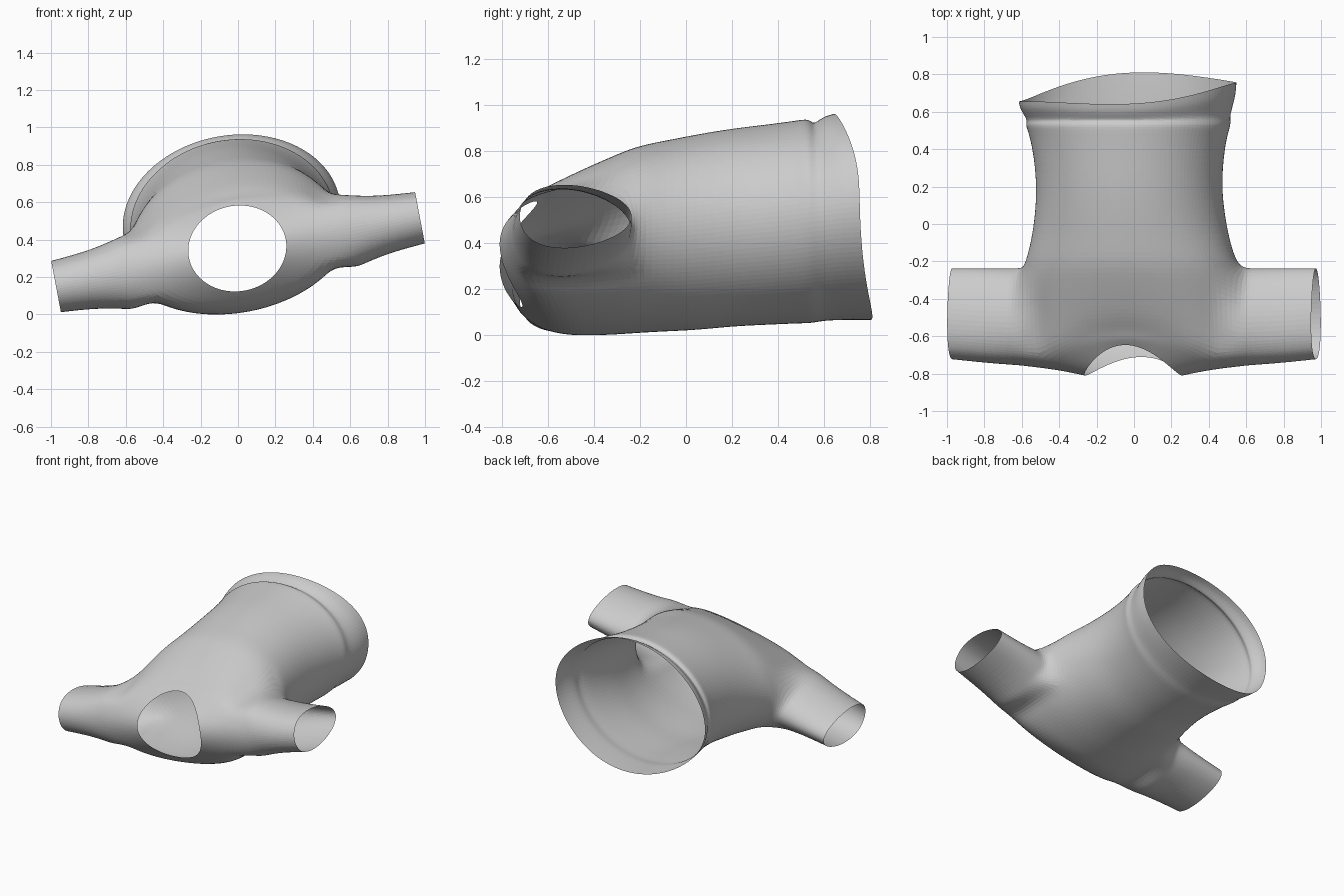
import bpy, bmesh
from math import sin, cos, pi, atan2, radians
from mathutils import Matrix

if "Cube" in bpy.data.objects:
    bpy.data.objects.remove(bpy.data.objects["Cube"])

N = 32          # points round the body
HALF = 3        # half height of each armhole, in points

# Body rings from hem to neck:
# y top, y bottom, y side, sideways skew, half width, half height, centre height, pinch
RINGS = [
    (.64, .812, .705, .05, .59, .445, .185, 0),
    (.60, .74, .655, .035, .585, .44, .18, 0),
    (.57, .66, .60, .02, .567, .437, .175, .025),
    (.55, .60, .56, .01, .553, .435, .17, .033),
    (.535, .55, .53, 0, .557, .443, .167, 0),
    (.48, .48, .48, 0, .535, .44, .162, 0),
    (.35, .35, .35, 0, .511, .435, .15, 0),
    (.20, .20, .20, 0, .50, .43, .138, 0),
    (.05, .05, .05, 0, .512, .425, .117, 0),
    (-.09, -.09, -.09, 0, .537, .412, .10, 0),
    (-.21, -.21, -.21, 0, .573, .402, .085, 0),   # back of armhole
    (-.31, -.31, -.33, 0, .59, .383, .06, 0),
    (-.41, -.41, -.47, 0, .59, .36, .035, 0),
    (-.50, -.50, -.61, 0, .59, .336, .012, 0),
    (-.57, -.60, -.762, 0, .59, .298, 0, 0),      # front of armhole
    (-.61, -.66, -.78, 0, .42, .27, .01, 0),
    (-.645, -.71, -.812, 0, .265, .23, .02, 0),   # neck rim
]
BACK, FRONT = 10, 14

bm = bmesh.new()

# Body tube
grid = []
for yt, yb, ys, skew, a, b, cw, pinch in RINGS:
    row = []
    for k in range(N):
        c, s = cos(2 * pi * k / N), sin(2 * pi * k / N)
        y = ys * c * c + (yt if s > 0 else yb) * s * s + skew * c ** 3
        f = 1 - pinch * max(0, s + .3)
        row.append(bm.verts.new((a * c * f, y, cw + b * s * f)))
    grid.append(row)


def in_armhole(r, k):
    if not BACK <= r < FRONT:
        return False
    return (k + HALF) % N < 2 * HALF or (k - N // 2 + HALF) % N < 2 * HALF


for r in range(len(grid) - 1):
    for k in range(N):
        if not in_armhole(r, k):
            j = (k + 1) % N
            bm.faces.new((grid[r][k], grid[r][j], grid[r + 1][j], grid[r + 1][k]))

# Sleeves, grown from the armhole edges: reach, y centre, half depth, half height
SLEEVE = [(.605, -.497, .264, .198), (.66, -.495, .262, .182),
          (.80, -.490, .257, .153), (.99, -.480, .247, .139)]
edge = [(BACK, k) for k in range(-HALF, HALF)]
edge += [(r, HALF) for r in range(BACK, FRONT)]
edge += [(FRONT, k) for k in range(HALF, -HALF, -1)]
edge += [(r, -HALF) for r in range(FRONT, BACK, -1)]

for side in (1, -1):
    loop = [grid[r][(k if side > 0 else N // 2 - k) % N] for r, k in edge]
    for reach, cy, d, h in SLEEVE:
        ring = []
        for r, k in edge:
            p = 1 - 2 * (r - BACK) / (FRONT - BACK)
            t = atan2(k / HALF, p)
            ring.append(bm.verts.new((side * reach, cy + d * cos(t),
                                      h * sin(t) * (1.02 - .22 * cos(t)))))
        for i in range(len(edge)):
            j = (i + 1) % len(edge)
            bm.faces.new((loop[i], loop[j], ring[j], ring[i]))
        loop = ring

# Roll the whole shirt and lift it to the ground
bm.transform(Matrix.Translation((0, 0, .333)) @ Matrix.Rotation(radians(-10.7), 4, 'Y'))
bmesh.ops.recalc_face_normals(bm, faces=bm.faces)

mesh = bpy.data.meshes.new("shirt")
bm.to_mesh(mesh)
bm.free()
shirt = bpy.data.objects.new("shirt", mesh)
bpy.context.collection.objects.link(shirt)
sub = shirt.modifiers.new("rounding", 'SUBSURF')
sub.levels = sub.render_levels = 2
